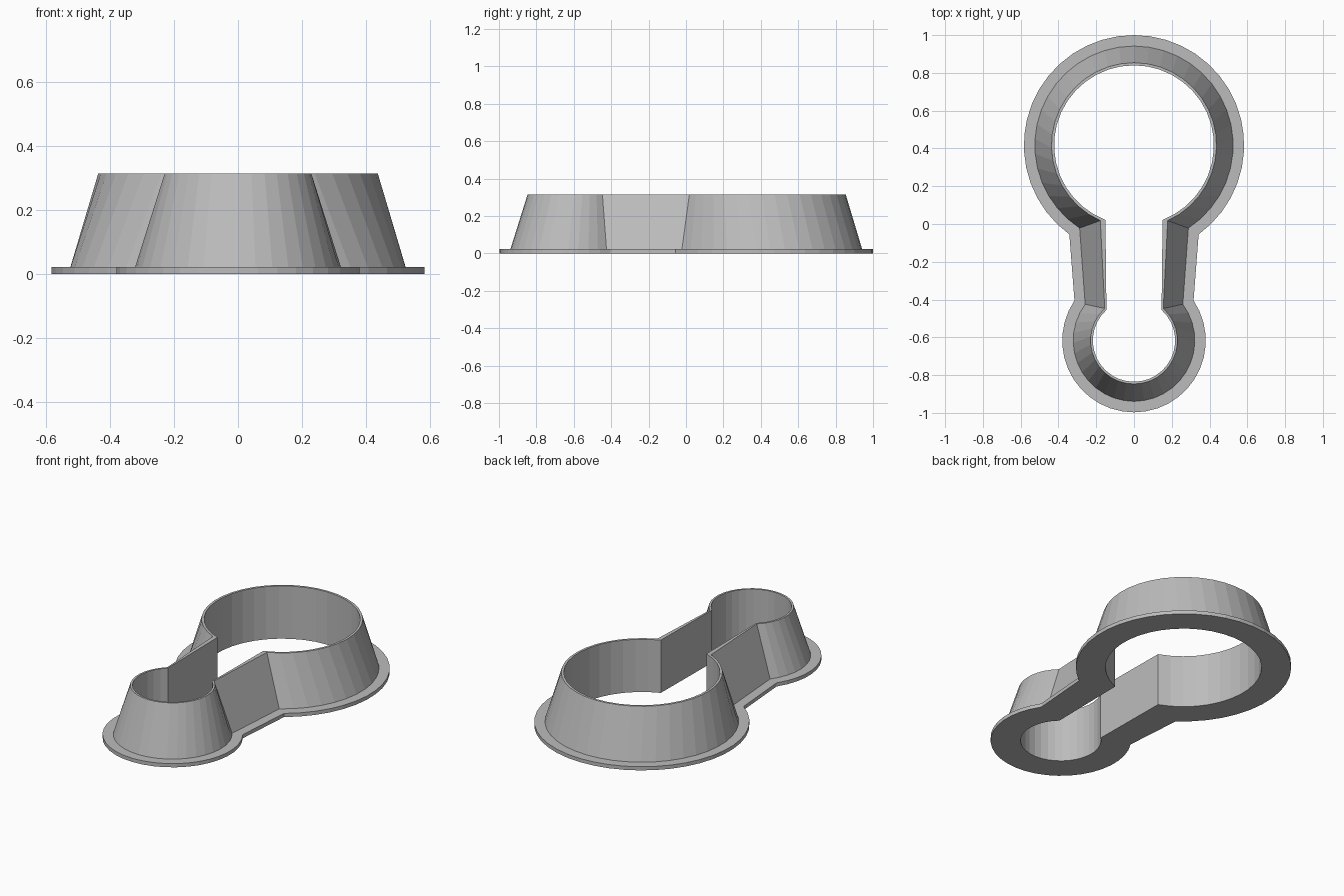
import bpy
import bmesh
from math import asin, cos, sin, pi

cube = bpy.data.objects.get("Cube")
if cube:
    bpy.data.objects.remove(cube, do_unlink=True)

grey = bpy.data.materials.new("plain grey")
grey.use_nodes = True
colour = (0.5, 0.5, 0.5, 1)
grey.diffuse_color = colour
grey.node_tree.nodes["Principled BSDF"].inputs["Base Color"].default_value = colour

BIG_Y, SMALL_Y = 0.417, -0.617
BIG_STEPS, SMALL_STEPS = 34, 26


def outline(big_r, small_r, neck_top, neck_bottom):
    """Keyhole outline: two arcs joined by the straight sides of a neck."""
    start = asin((neck_top - BIG_Y) / big_r)
    end = asin((neck_bottom - SMALL_Y) / small_r)
    pts = []
    for i in range(BIG_STEPS + 1):
        a = start + (pi - 2 * start) * i / BIG_STEPS
        pts.append((big_r * cos(a), BIG_Y + big_r * sin(a)))
    for i in range(SMALL_STEPS + 1):
        a = pi - end + (pi + 2 * end) * i / SMALL_STEPS
        pts.append((small_r * cos(a), SMALL_Y + small_r * sin(a)))
    return pts


def ring_solid(name, section):
    """Closed band skinned through a loop of (outline, height) rings."""
    bm = bmesh.new()
    rings = [[bm.verts.new((x, y, z)) for x, y in pts] for pts, z in section]
    for a, b in zip(rings, rings[1:] + rings[:1]):
        for i in range(len(a)):
            j = (i + 1) % len(a)
            bm.faces.new((a[i], a[j], b[j], b[i]))
    bmesh.ops.recalc_face_normals(bm, faces=bm.faces)
    mesh = bpy.data.meshes.new(name)
    bm.to_mesh(mesh)
    bm.free()
    mesh.materials.append(grey)
    obj = bpy.data.objects.new(name, mesh)
    bpy.context.collection.objects.link(obj)
    return obj


inner = outline(0.423, 0.218, 0.022, -0.455)
rim = outline(0.437, 0.23, 0.018, -0.447)
foot = outline(0.525, 0.322, -0.022, -0.425)
flange = outline(0.583, 0.38, -0.055, -0.405)
FLANGE_Z, TOP_Z = 0.022, 0.315

# Cutter: upright inside, tapered outside, flat flange around the foot
ring_solid("cutter_body", [
    (inner, 0), (flange, 0), (flange, FLANGE_Z),
    (foot, FLANGE_Z), (rim, TOP_Z), (inner, TOP_Z),
])
